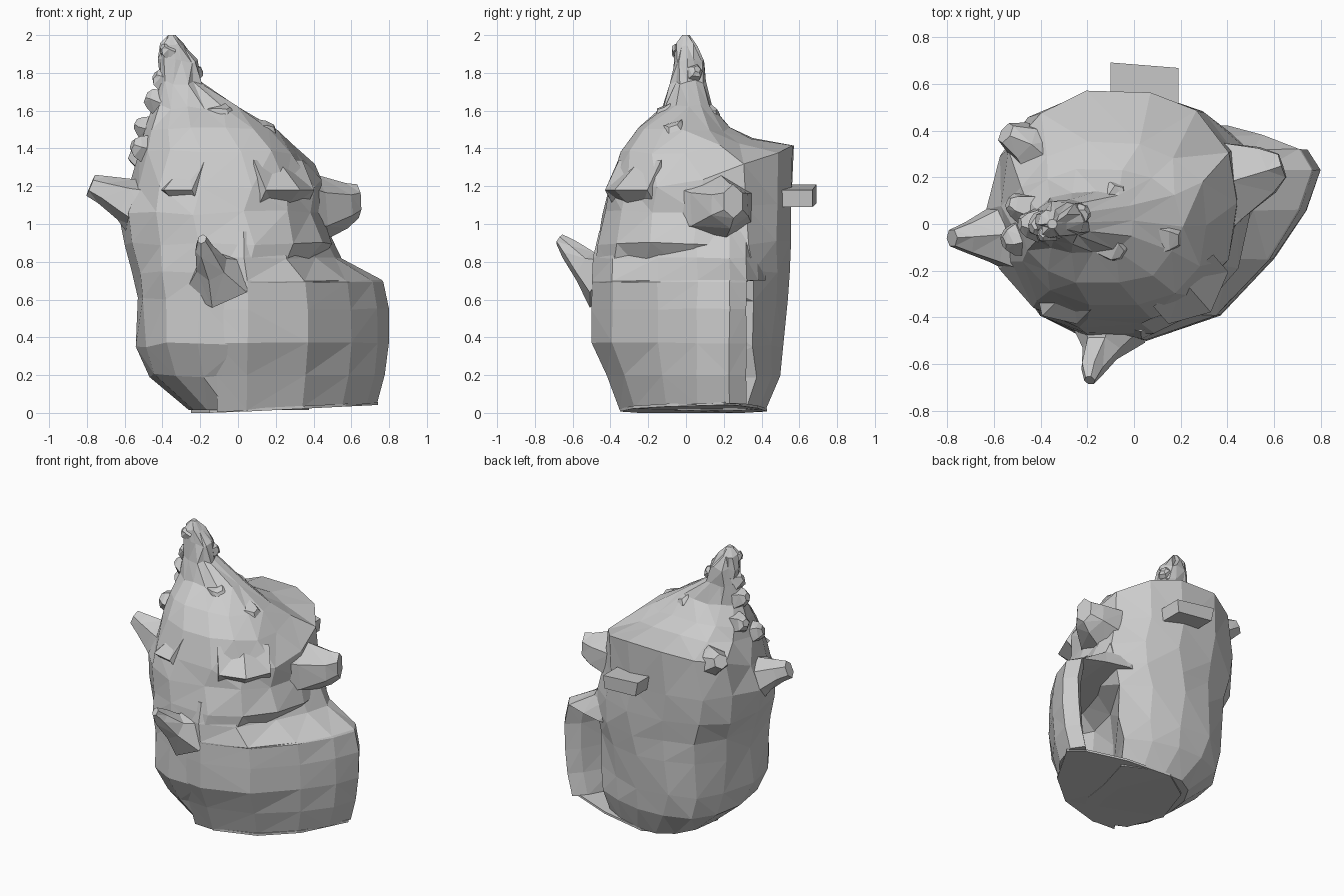
import bpy, bmesh, math, random
from mathutils import Vector

if "Cube" in bpy.data.objects:
    bpy.data.objects.remove(bpy.data.objects["Cube"])
random.seed(4)


def loft(name, rings, jitter=0.0):
    """Skin closed rings of equal length into a faceted capped solid."""
    bm = bmesh.new()
    rows = []
    for i, r in enumerate(rings):
        j = jitter if 0 < i < len(rings) - 1 else 0
        rows.append([bm.verts.new(Vector(p) + Vector([random.uniform(-j, j) for _ in range(3)])) for p in r])
    n = len(rings[0])
    for a, b in zip(rows, rows[1:]):
        for k in range(n):
            m = (k + 1) % n
            bm.faces.new((a[k], a[m], b[m], b[k]))
    bm.faces.new(rows[0][::-1])
    bm.faces.new(rows[-1])
    bmesh.ops.triangulate(bm, faces=bm.faces[:])
    bmesh.ops.recalc_face_normals(bm, faces=bm.faces[:])
    me = bpy.data.meshes.new(name)
    bm.to_mesh(me)
    bm.free()
    ob = bpy.data.objects.new(name, me)
    bpy.context.collection.objects.link(ob)
    return ob


def oval(z, tilt, x0, x1, y0, y1, corner=0.0, hollow=0.0, n=14):
    """Squarish oval ring; tilt raises the back, corner pushes out the back
    right edge beside the opening, hollow pulls in the wall inside it."""
    pts = []
    for k in range(n):
        a = 2 * math.pi * k / n
        c, s = math.cos(a), math.sin(a)
        px = math.copysign(abs(c) ** 0.9, c)
        py = math.copysign(abs(s) ** 0.9, s)
        x = (x0 + x1) / 2 + px * (x1 - x0) / 2
        y = (y0 + y1) / 2 + py * (y1 - y0) / 2
        if k in (1, 2):
            x += corner * (1 if k == 1 else 0.4)
            y += corner * (0.9 if k == 1 else 0.3)
        if k in (0, n - 1):
            x -= hollow
        pts.append((x, y, z + tilt * max(y, 0)))
    return pts


def spike(name, stages, sides=6):
    """Tapered horn; each stage is (x, y, z, half width, half height)."""
    d = Vector(stages[-1][:3]) - Vector(stages[0][:3])
    side = d.cross(Vector((0, 0, 1))).normalized()
    up = side.cross(d).normalized()
    rings = []
    for x, y, z, w, h in stages:
        rings.append([Vector((x, y, z)) + side * w * math.cos(t) + up * h * math.sin(t)
                      for t in [2 * math.pi * (k + 0.5) / sides for k in range(sides)]])
    return loft(name, rings, 0.008)


# Main whorl and spire
loft("shell_body", [oval(*p) for p in [
    (0.015, 0, -.26, .30, -.34, .43, .10, .0),
    (0.20, 0, -.47, .33, -.41, .51, .11, .12),
    (0.36, 0, -.53, .35, -.50, .53, .11, .15),
    (0.60, 0, -.54, .36, -.50, .54, .11, .15),
    (0.75, 0, -.56, .42, -.50, .55, .09, .05),
    (0.90, 0, -.61, .49, -.48, .57, .03),
    (1.06, .08, -.63, .44, -.45, .57, .02),
    (1.20, .36, -.58, .44, -.42, .58),
    (1.38, .18, -.51, .32, -.36, .36),
    (1.50, 0, -.50, .20, -.26, .25),
    (1.62, 0, -.44, .00, -.13, .14),
    (1.75, 0, -.42, -.19, -.08, .10),
    (1.86, 0, -.42, -.21, -.07, .09),
    (1.95, 0, -.40, -.29, -.05, .06),
    (2.00, 0, -.37, -.33, -.02, .02)]], 0.013)

# Flared lip with the opening behind it
outer = [(-.12, -.47), (.05, -.5), (.37, -.39), (.6, -.15), (.74, .06), (.8, .23), (.74, .32)]
inner = [(.66, .25), (.55, .04), (.38, -.15), (.1, -.36), (-.08, -.4)]
roof = [(.58, .38), (.42, .42), (.18, .42), (.0, .2), (-.1, -.2)]


def lip_ring(z, sx, sy, slope, back):
    return [(x * sx, y * (sy if y < 0 else 1), z + slope * x) for x, y in outer + back]


loft("flared_lip", [
    lip_ring(0.01, .92, .70, .05, inner),
    lip_ring(0.20, .975, .84, 0, inner),
    lip_ring(0.37, 1.0, 1.0, 0, inner),
    lip_ring(0.55, 1.0, 1.0, 0, inner),
    lip_ring(0.69, .96, 1.0, 0, inner),
    lip_ring(0.70, .95, 1.0, 0, roof),
    lip_ring(0.82, .69, .99, 0, roof),
    lip_ring(0.96, .60, .92, 0, roof)], 0.004)

# Flat base
foot = [(-.25, .0), (-.15, -.25), (.05, -.35), (.35, -.28), (.57, -.1), (.74, .2),
        (.66, .28), (.38, .38), (.05, .43), (-.15, .3)]
loft("base", [[(x, y, h + max(0, .05 * (x + .1))) for x, y in foot] for h in (0, .015)])

# Large horns around the shoulder
spike("left_horn", [(-.43, -.04, 1.06, .23, .22), (-.6, -.05, 1.13, .13, .12),
                    (-.71, -.06, 1.18, .07, .08), (-.78, -.06, 1.205, .04, .06)])
spike("right_horn", [(.18, .10, 1.10, .32, .27), (.42, .19, 1.08, .20, .18),
                     (.57, .23, 1.10, .12, .12), (.635, .25, 1.12, .06, .09)])
spike("front_horn", [(-.10, -.40, .72, .20, .20), (-.14, -.53, .78, .09, .09),
                     (-.18, -.62, .87, .05, .05), (-.19, -.67, .92, .025, .03)])
spike("back_left_horn", [(-.38, .28, 1.27, .15, .14), (-.48, .36, 1.34, .09, .09),
                         (-.55, .39, 1.37, .05, .05)])

# Slab-shaped horn at the back
slab = [(-.08, 1.11), (.18, 1.09), (.19, 1.18), (-.10, 1.21)]
loft("back_horn", [[(x, y - .08 * x, z) for x, z in slab] for y in (.48, .684)])

# Overhanging brows under the front shoulder
for name, x, y, w in (("front_left_brow", -.33, -.33, .13), ("front_right_brow", .27, -.31, .17)):
    ux, uy = Vector((-y, x)).normalized() * w
    dx, dy = Vector((x, y)).normalized() * .09
    loft(name, [[(x + t * ux - dx, y + t * uy - dy, 1.34), (x + t * ux - dx, y + t * uy - dy, 1.04),
                 (x + t * ux + f * dx, y + t * uy + f * dy, 1.18)]
                for t, f in ((-1, .1), (0, 1.0), (1, .1))])

# Small nubs winding up the spire
for i, (x, y, z, ox, oy, r) in enumerate([
        (-.47, -.05, 1.39, -.09, -.03, .09), (-.45, .06, 1.50, -.09, .03, .08),
        (-.41, .0, 1.64, -.08, .0, .08), (-.39, .0, 1.76, -.05, -.02, .07),
        (-.36, -.03, 1.91, -.04, -.03, .05), (-.25, .03, 1.79, .05, .03, .06),
        (.10, -.05, 1.46, .10, -.01, .11), (-.10, -.08, 1.56, .06, -.05, .09),
        (-.10, .08, 1.55, .03, .09, .09)]):
    spike("spire_nub_%d" % i, [(x, y, z, r, r), (x + ox * .7, y + oy * .7, z + .02, r * .7, r * .7),
                               (x + ox, y + oy, z + .03, r * .35, r * .35)], 5)
